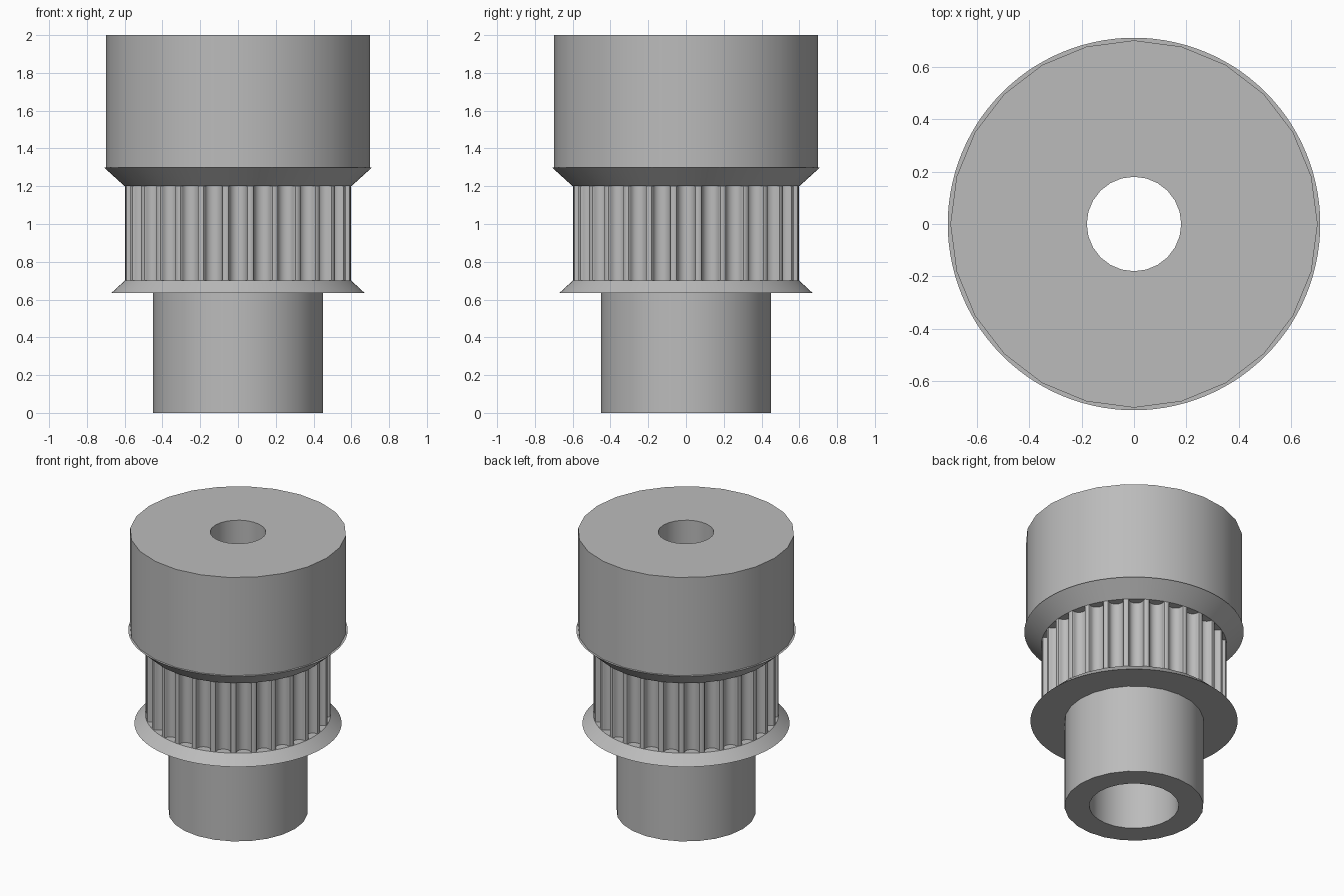
import bpy
from math import sin, cos, tau, radians, sqrt

if "Cube" in bpy.data.objects:
    bpy.data.objects.remove(bpy.data.objects["Cube"])

GREY = (0.5, 0.5, 0.5, 1)
metal = bpy.data.materials.new("plain grey")
metal.use_nodes = True
metal.diffuse_color = GREY
metal.node_tree.nodes["Principled BSDF"].inputs["Base Color"].default_value = GREY


def skin(name, rings):
    """Join a stack of equal closed rings into a wall."""
    n = len(rings[0])
    verts = [p for ring in rings for p in ring]
    faces = []
    for i in range(len(rings) - 1):
        for j in range(n):
            k = (j + 1) % n
            faces.append((i * n + j, i * n + k, (i + 1) * n + k, (i + 1) * n + j))
    mesh = bpy.data.meshes.new(name)
    mesh.from_pydata(verts, [], faces)
    mesh.materials.append(metal)
    mesh.shade_smooth()
    mesh.set_sharp_from_angle(angle=radians(30))
    obj = bpy.data.objects.new(name, mesh)
    bpy.context.collection.objects.link(obj)
    return obj


def lathe(name, profile, sides):
    """Spin a (radius, height) profile around z."""
    skin(name, [[(r * cos(tau * j / sides), r * sin(tau * j / sides), z)
                 for j in range(sides)] for r, z in profile])


# Bore heights and radii
STEP, WIDE, NARROW = 1.0, 0.29, 0.18

# Lower hub with the wide bore
lathe("lower_hub", [(WIDE, STEP), (WIDE, 0), (0.45, 0), (0.45, 0.635)], 24)

# Flared flanges on either side of the belt
lathe("lower_flange", [(0.44, 0.635), (0.67, 0.635), (0.6, 0.7), (0.5, 0.7)], 112)
lathe("upper_flange", [(0.5, 1.2), (0.6, 1.2), (0.71, 1.3), (0.68, 1.3)], 112)

# Upper body with the narrow bore
lathe("upper_body", [(0.7, 1.3), (0.7, 2), (NARROW, 2), (NARROW, STEP), (WIDE, STEP)], 24)

# Toothed belt section: half a groove as (half width, depth), mirrored and repeated
TEETH, RADIUS = 28, 0.6
half = [(0.059, 0), (0.051, 0.003), (0.047, 0.009), (0.0455, 0.0165),
        (0.043, 0.024), (0.04, 0.031), (0.0355, 0.0375), (0.028, 0.044),
        (0.0195, 0.049), (0.01, 0.052)]
groove = [(-x, d) for x, d in half] + [(0, 0.053)] + half[::-1]
chord = sqrt(RADIUS ** 2 - half[0][0] ** 2)
outline = []
for t in range(TEETH):
    c, s = cos(tau * t / TEETH), sin(tau * t / TEETH)
    for x, d in groove:
        y = d - chord
        outline.append((x * c - y * s, x * s + y * c))
skin("belt_teeth", [[(x, y, z) for x, y in outline] for z in (0.7, 1.2)])
